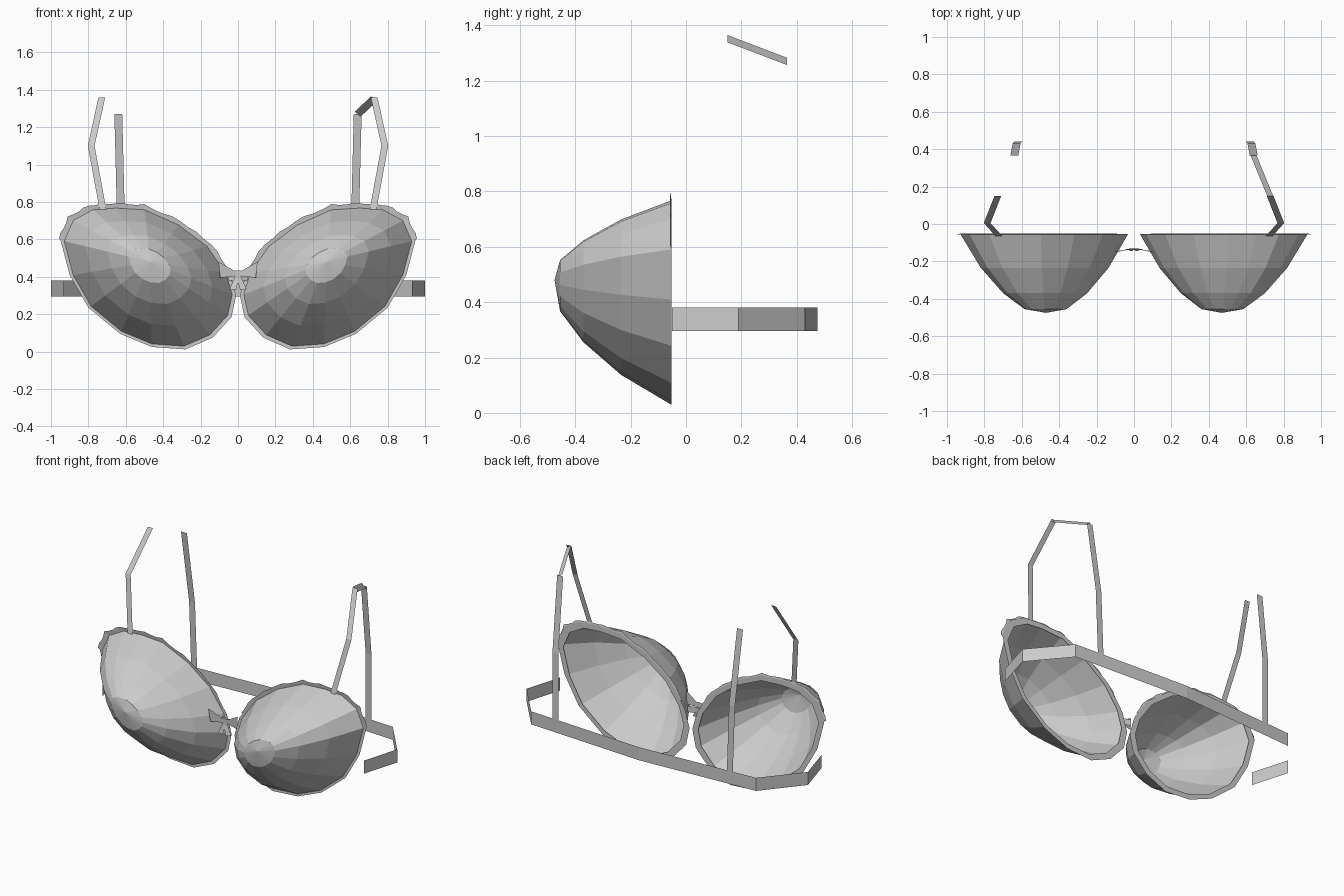
import bpy
import bmesh
from math import sin, pi
from mathutils import Vector

old = bpy.data.objects.get("Cube")
if old:
    bpy.data.objects.remove(old, do_unlink=True)

GREY = (0.6, 0.6, 0.6, 1.0)
fabric = bpy.data.materials.new("grey_fabric")
fabric.use_nodes = True
fabric.diffuse_color = GREY
fabric.node_tree.nodes["Principled BSDF"].inputs["Base Color"].default_value = GREY


def add_mesh(name, rows, closed=False, tip=None):
    """Skin equal rows of points with quads, optionally ending in a fan."""
    bm = bmesh.new()
    grid = [[bm.verts.new(p) for p in row] for row in rows]
    count = len(rows[0])
    spans = range(count if closed else count - 1)
    for a, b in zip(grid, grid[1:]):
        for i in spans:
            j = (i + 1) % count
            bm.faces.new((a[i], a[j], b[j], b[i]))
    if tip:
        point = bm.verts.new(tip)
        for i in spans:
            bm.faces.new((grid[-1][i], grid[-1][(i + 1) % count], point))
    bmesh.ops.recalc_face_normals(bm, faces=bm.faces)
    mesh = bpy.data.meshes.new(name)
    bm.to_mesh(mesh)
    bm.free()
    mesh.materials.append(fabric)
    obj = bpy.data.objects.new(name, mesh)
    bpy.context.collection.objects.link(obj)
    return obj


def ribbon(name, path, half_width):
    """Flat strip following a path, widened along one direction."""
    w = Vector(half_width)
    pts = [Vector(p) for p in path]
    return add_mesh(name, [[p - w for p in pts], [p + w for p in pts]])


def mirrored(p, side):
    return (p[0] * side, p[1], p[2])


# Outer edge of a cup (x, z), starting at the armpit and going over the top
OUTLINE = [(.95, .60), (.90, .715), (.79, .775), (.66, .785), (.50, .775),
           (.31, .69), (.15, .57), (.045, .42), (.01, .30), (.035, .185),
           (.135, .075), (.28, .012), (.46, .025), (.63, .095), (.80, .235),
           (.90, .41)]
CENTRE = Vector((.48, .40))
TIP = Vector((.47, .48))
RIM_Y = -.053
# Depth of each cup ring and its size relative to the open edge
RINGS = [(RIM_Y, 1), (-.235, .76), (-.37, .5), (-.455, .25)]


def edge_loop(scale):
    return [CENTRE + (Vector(p) - CENTRE) * scale for p in OUTLINE]


for side, label in ((1, "left"), (-1, "right")):
    # Cup shell
    edge = edge_loop(.955)
    rows = []
    for y, f in RINGS:
        ring = [TIP + (p - TIP) * f for p in edge]
        rows.append([(p.x * side, y, p.y) for p in ring])
    add_mesh(label + "_cup", rows, True, (TIP.x * side, -.475, TIP.y))

    # Flat binding around the open edge
    rows = [[(p.x * side, RIM_Y + .003, p.y) for p in edge_loop(s)]
            for s in (1, .91)]
    add_mesh(label + "_cup_binding", rows, True)

    # Scalloped lace along the upper edge
    inner, outer = [], []
    steps = 4
    top = edge_loop(1)[:8]
    for a, b in zip(top, top[1:]):
        for k in range(steps):
            p = a.lerp(b, k / steps)
            away = (p - CENTRE).normalized()
            bump = .014 * abs(sin(len(inner) * pi / 3 + .5))
            q, r = p - away * .02, p + away * bump
            inner.append((q.x * side, RIM_Y + .001, q.y))
            outer.append((r.x * side, RIM_Y - .004, r.y))
    add_mesh(label + "_lace_trim", [inner, outer])

    # Shoulder straps, front and back
    front = [(.722, -.065, .76), (.785, .005, 1.10), (.728, .15, 1.36)]
    ribbon(label + "_front_strap", [mirrored(p, side) for p in front], (.018, 0, 0))
    back = [(.64, .365, 1.27), (.628, .43, .80), (.62, .44, .375)]
    ribbon(label + "_back_strap", [mirrored(p, side) for p in back], (.021, 0, 0))

    # Bow loops and tails
    loop = [[(.005, -.132, .425), (.105, -.152, .48)],
            [(.005, -.132, .405), (.095, -.145, .395)]]
    tail = [[(-.012, -.13, .41), (.012, -.145, .33)],
            [(.012, -.13, .41), (.046, -.135, .335)]]
    for name, rows in (("bow_loop", loop), ("bow_tail", tail)):
        add_mesh(label + "_" + name, [[mirrored(p, side) for p in r] for r in rows])

# Bow knot and the small bridge joining the cups
ribbon("bow_knot", [(0, -.136, .395), (0, -.136, .435)], (.016, 0, 0))
ribbon("centre_bridge", [(-.05, -.085, .40), (0, -.1, .40), (.05, -.085, .40)],
       (0, 0, .02))

# Shoulder piece, present on the left only
ribbon("left_shoulder_strap", [(.728, .15, 1.352), (.64, .365, 1.27)], (.016, 0, -.013))

# Band around the back
half = [(.93, -.05, .338), (1, .19, .338), (.80, .43, .338)]
band = half + [(0, .475, .338)] + [mirrored(p, -1) for p in reversed(half)]
ribbon("back_band", band, (0, 0, .042))
